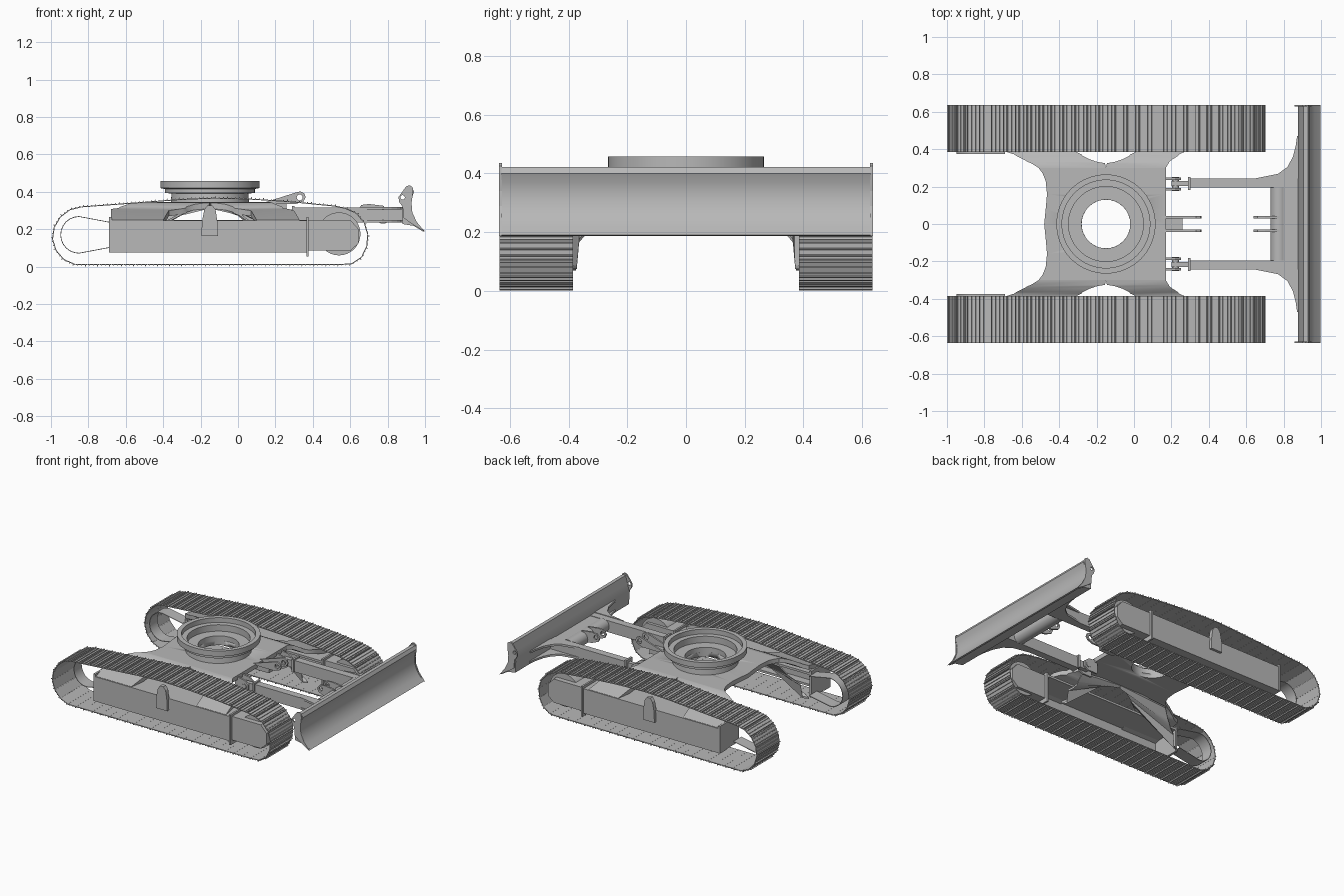
import bpy, bmesh, math
from mathutils import Vector

if "Cube" in bpy.data.objects:
    bpy.data.objects.remove(bpy.data.objects["Cube"], do_unlink=True)

GREY = (0.48, 0.48, 0.48, 1)
steel = bpy.data.materials.new("steel_grey")
steel.use_nodes = True
steel.diffuse_color = GREY
steel.node_tree.nodes["Principled BSDF"].inputs["Base Color"].default_value = GREY


def finish(name, bm, smooth=False):
    bmesh.ops.recalc_face_normals(bm, faces=bm.faces)
    mesh = bpy.data.meshes.new(name)
    bm.to_mesh(mesh)
    bm.free()
    ob = bpy.data.objects.new(name, mesh)
    bpy.context.collection.objects.link(ob)
    mesh.materials.append(steel)
    if smooth:
        bpy.ops.object.select_all(action='DESELECT')
        ob.select_set(True)
        bpy.context.view_layer.objects.active = ob
        bpy.ops.object.shade_smooth_by_angle(angle=math.radians(35))
    return ob


def skin(bm, rings, closed=False):
    """Bridge equal point rings; cap the ends unless closed."""
    vs = [[bm.verts.new(p) for p in r] for r in rings]
    n = len(vs[0])
    for a, b in zip(vs, vs[1:] + vs[:1] if closed else vs[1:]):
        for i in range(n):
            bm.faces.new((a[i], a[(i + 1) % n], b[(i + 1) % n], b[i]))
    if not closed:
        bm.faces.new(vs[0])
        bm.faces.new(vs[-1])


def prism(name, pts, axis, a, b, smooth=False):
    """Extrude a 2D outline along the named axis from a to b."""
    place = {'x': lambda p, d: (d, p[0], p[1]),
             'y': lambda p, d: (p[0], d, p[1]),
             'z': lambda p, d: (p[0], p[1], d)}[axis]
    bm = bmesh.new()
    skin(bm, [[place(p, d) for p in pts] for d in (a, b)])
    return finish(name, bm, smooth)


def box(name, x, y, z):
    return prism(name, [(x[0], z[0]), (x[1], z[0]), (x[1], z[1]), (x[0], z[1])], 'y', *y)


def circle(cx, cz, r, n=32):
    return [(cx + r * math.cos(math.tau * i / n), cz + r * math.sin(math.tau * i / n)) for i in range(n)]


def cylinder(name, cx, cz, r, axis, a, b):
    return prism(name, circle(cx, cz, r), axis, a, b, True)


def cut(ob, cutter):
    mod = ob.modifiers.new("hole", 'BOOLEAN')
    mod.object = cutter
    mod.solver = 'EXACT'
    bpy.context.view_layer.objects.active = ob
    bpy.ops.object.modifier_apply(modifier=mod.name)
    bpy.data.objects.remove(cutter, do_unlink=True)


def sheet(name, thick, sections):
    """Bent sheet with sections along y: (y, x0, x1, top at x0, top at x1)."""
    bm = bmesh.new()
    skin(bm, [[(x0, y, t0 - thick), (x1, y, t1 - thick), (x1, y, t1), (x0, y, t0)] for y, x0, x1, t0, t1 in sections])
    return finish(name, bm, True)


# Centre plate with its bore
half = [(0.08, -.472), (0.16, -.465), (0.23, -.472), (0.27, -.488), (0.30, -.51)]
edge = [(-y, x) for y, x in reversed(half)] + [(0, -.48)] + half
plate = sheet("centre_plate", .03, [(y, x, .17, .345, .345) for y, x in edge])
cut(plate, cylinder("cutter", -.15, 0, .13, 'z', .2, .5))

# Slewing ring, turned profile of radius and height
profile = [(.13, .315), (.21, .34), (.205, .39), (.24, .395), (.24, .415), (.265, .42),
           (.265, .458), (.235, .458), (.235, .425), (.2, .425), (.2, .38), (.13, .38)]
bm = bmesh.new()
skin(bm, [[(-.15 + r * math.cos(t), r * math.sin(t), z) for r, z in profile]
          for t in (math.tau * i / 64 for i in range(64))], closed=True)
finish("slewing_ring", bm, True)

# Track path: inner face of the shoes
path = [Vector(p) for p in [
    (-.87, .014), (.6, .014), (.655, .045), (.685, .1), (.692, .17), (.672, .235), (.625, .29), (.55, .318),
    (.3, .343), (.08, .358), (-.12, .364), (-.3, .357), (-.55, .338), (-.85, .316), (-.915, .297),
    (-.96, .252), (-.989, .19), (-.989, .13), (-.965, .075), (-.922, .033)]]


def along(dist):
    for p, q in zip(path, path[1:] + path[:1]):
        step = (q - p).length
        if dist <= step:
            return p.lerp(q, dist / step)
        dist -= step
    return path[0].copy()


total = sum((q - p).length for p, q in zip(path, path[1:] + path[:1]))
SHOES = 58
shoe = [(0, 0), (.99, 0), (.99, .005), (.9, .005), (.88, .013), (.83, .013), (.81, .005),
        (.57, .005), (.55, .009), (.5, .009), (.48, .005), (.22, .005), (.2, .009), (.15, .009), (.13, .005), (0, .005)]


def track(name, y0, y1):
    bm = bmesh.new()
    for i in range(SHOES):
        p = along(total * i / SHOES)
        d = along(total * (i + 1) / SHOES) - p
        n = Vector((d.y, -d.x)).normalized()
        pts = [p + d * t + n * h for t, h in shoe]
        skin(bm, [[(v.x, y, v.y) for v in pts] for y in (y0, y1)])
    finish(name, bm)


for side, s in (("left", 1), ("right", -1)):
    track(side + "_track", s * .385, s * .635)

    # Legs of the cross frame, each an upper and a lower bent sheet
    # Rows: y, lower sheet at outer side, lower sheet at arch side, upper sheet
    rows = [(.30, .30, .327, .345), (.325, .245, .322, .342), (.333, .22, .318, .338), (.345, .2, .315, .333),
            (.364, .177, .305, .32), (.372, .087, .30, .313), (.385, .087, .285, .308), (.43, .09, .25, .30),
            (.605, .09, .25, .249)]
    rear = [(-.51, -.15), (-.55, -.155), (-.57, -.2), (-.59, -.235), (-.63, -.275), (-.64, -.28),
            (-.68, -.31), (-.68, -.37), (-.68, -.40)]
    fore = [(-.15, .17), (-.145, .185), (-.1, .19), (-.065, .205), (-.025, .235), (-.02, .24),
            (.01, .27), (.07, .30), (.10, .33)]
    for tag, spans in (("rear", rear), ("fore", fore)):
        legs = [(s * y, a, b, lo, hi, zt) for (y, lo, hi, zt), (a, b) in zip(rows, spans)]
        sheet(f"{side}_{tag}_leg_top", .03, [(y, a, b, zt, zt) for y, a, b, lo, hi, zt in legs])
        sheet(f"{side}_{tag}_leg_underside", .012,
              [(y, a, b) + ((lo, hi) if tag == "rear" else (hi, lo)) for y, a, b, lo, hi, zt in legs[:7]])

    # Track frame channel with end flanges and final drive housing
    channel = [(.61, .075), (.61, .247), (.40, .25), (.40, .235), (.595, .23), (.595, .09), (.54, .09), (.54, .075)]
    prism(side + "_track_frame", [(s * y, z) for y, z in channel], 'x', -.69, .37)
    box(side + "_frame_rear_flange", (-.69, -.675), (s * .40, s * .612), (.08, .265))
    box(side + "_frame_front_flange", (.365, .378), (s * .40, s * .622), (.055, .265))
    prism(side + "_drive_housing", [(.37, .085), (.6, .085), (.645, .125), (.645, .2), (.6, .25), (.37, .25)],
          'y', s * .42, s * .605)
    cylinder(side + "_drive_drum", .54, .175, .115, 'y', s * .44, s * .57)

    # Thin idler guide strip, open towards the frame
    arc = [(-.85 + r * math.cos(t), .17 + r * math.sin(t))
           for r, ts in ((.1, range(90, 271, 15)), (.096, range(270, 89, -15)))
           for t in map(math.radians, ts)]
    tip = len(arc) // 2
    guide = [(-.69, .24)] + arc[:tip] + [(-.69, .1), (-.69, .104)] + arc[tip:] + [(-.69, .236)]
    prism(side + "_idler_guide", guide, 'y', s * .375, s * .46, True)

    # Carrier roller bracket
    bracket = [(-.195, .165), (-.108, .165), (-.11, .24), (-.12, .305), (-.137, .328),
               (-.163, .328), (-.18, .305), (-.193, .24)]
    prism(side + "_carrier_bracket", bracket, 'y', s * .60, s * .628)

    # Push arm with pivot
    for y in (.18, .236):
        lug = [(.15, .24), (.22, .24), (.252, .26), (.252, .30), (.22, .325), (.15, .335)]
        prism(side + "_pivot_lug", lug, 'y', s * y, s * (y + .012))
    cylinder(side + "_pivot_pin", .222, .28, .018, 'y', s * .176, s * .252)
    box(side + "_pivot_link", (.2, .3), (s * .203, s * .231), (.255, .305))
    box(side + "_arm_flange", (.288, .302), (s * .182, s * .252), (.235, .325))
    box(side + "_push_arm", (.3, .89), (s * .194, s * .244), (.235, .315))
    gusset = [(.65, .244), (.77, .268), (.82, .305), (.85, .36), (.865, .42), (.872, .47), (.89, .47), (.89, .244)]
    for tag, z in (("lower", .235), ("upper", .305)):
        prism(f"{side}_{tag}_arm_gusset", [(x, s * y) for x, y in gusset], 'z', z, z + .014)

    # Lift cylinder ears on chassis and blade
    y0, y1 = s * .03, s * .042
    ear = [(.10, .33), (.17, .335), (.31, .335), (.35, .35), (.362, .37), (.355, .392), (.332, .402), (.305, .395)]
    ob = prism(side + "_chassis_ear", ear, 'y', y0, y1)
    cut(ob, cylinder("cutter", .33, .37, .016, 'y', s * .02, s * .06))
    ear = [(.78, .25), (.78, .325), (.7, .335), (.66, .33), (.64, .305), (.65, .28), (.7, .26)]
    ob = prism(side + "_blade_ear", ear, 'y', y0, y1)
    cut(ob, cylinder("cutter", .67, .305, .014, 'y', s * .02, s * .06))

    # Blade end plate with eye
    cheek = [(.862, .345), (.858, .372), (.885, .41), (.9, .43), (.918, .435), (.934, .425), (.936, .40),
             (.928, .34), (.932, .29), (.955, .24), (.998, .187), (.94, .222), (.885, .26), (.88, .32)]
    ob = prism(side + "_blade_end_plate", cheek, 'y', s * .627, s * .637)
    cut(ob, cylinder("cutter", .88, .37, .012, 'y', s * .6, s * .66))

# Front chassis lug block, arm cross tube and its plate to the blade
box("chassis_lug_block", (.15, .26), (-.03, .03), (.30, .335))
cylinder("arm_cross_tube", .775, .275, .045, 'y', -.196, .196)
box("arm_cross_plate", (.78, .89), (-.196, .196), (.29, .312))

# Dozer blade with curved face
board = [(.93, .422), (.942, .40), (.93, .37), (.924, .335), (.928, .295), (.942, .255), (.965, .222), (.998, .19),
         (.99, .187), (.94, .218), (.88, .228), (.876, .31), (.892, .37), (.905, .422)]
prism("dozer_blade", board, 'y', -.628, .628, True)
